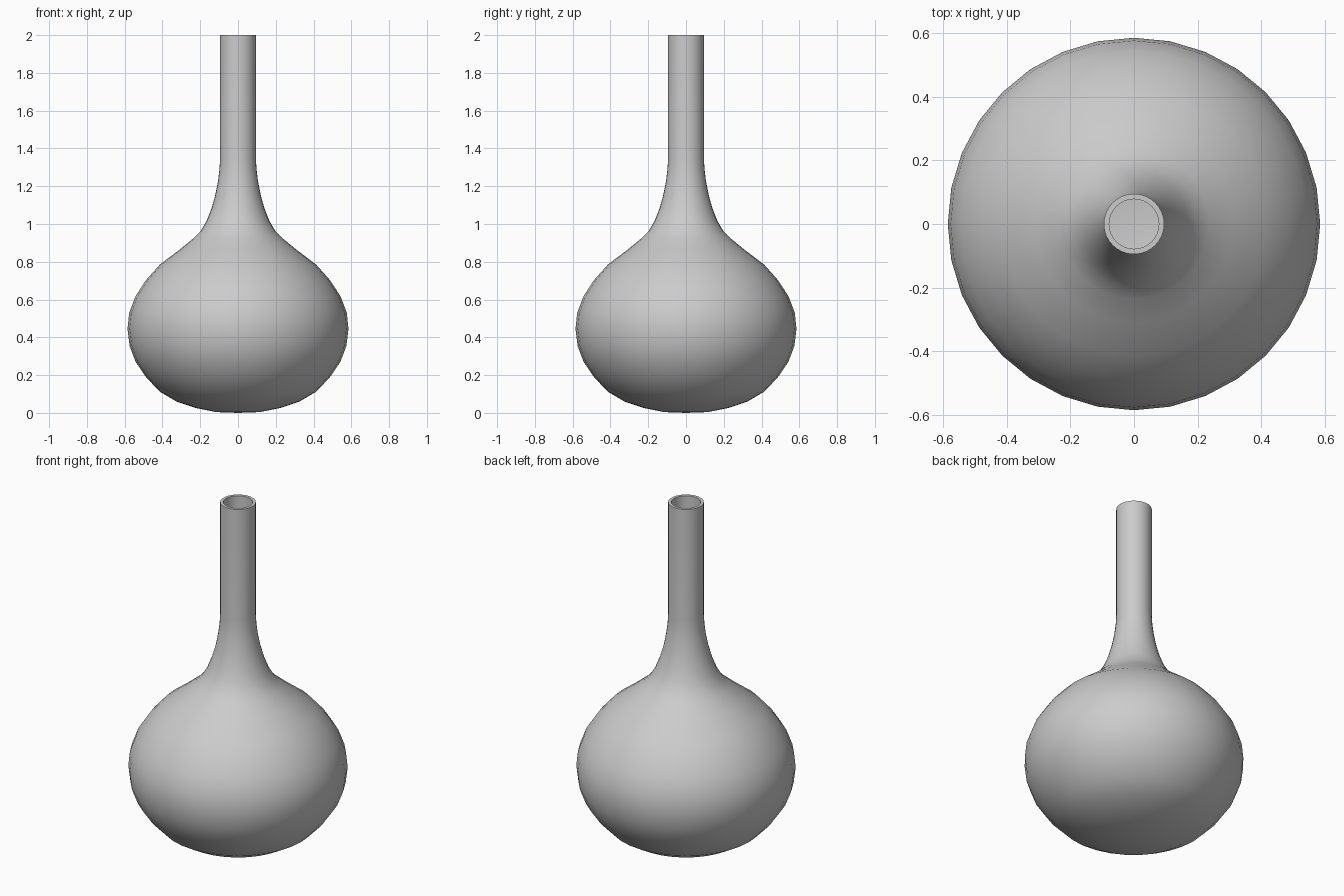
import bpy, bmesh, math

cube = bpy.data.objects.get("Cube")
if cube:
    bpy.data.objects.remove(cube, do_unlink=True)

SIDES = 32
WALL = 0.017

# Plain grey glaze
grey = bpy.data.materials.new("light_grey")
grey.use_nodes = True
colour = (0.6, 0.6, 0.6, 1)
grey.diffuse_color = colour
grey.node_tree.nodes["Principled BSDF"].inputs["Base Color"].default_value = colour

# Outer profile from base to rim: (radius, height)
outer = [(0.0, 0.0), (0.114, 0.004), (0.22, 0.025), (0.325, 0.06),
         (0.414, 0.112), (0.486, 0.188), (0.542, 0.27), (0.574, 0.355),
         (0.585, 0.445), (0.576, 0.53), (0.543, 0.617), (0.487, 0.703),
         (0.414, 0.785), (0.312, 0.862), (0.235, 0.925), (0.198, 0.962),
         (0.167, 1.015), (0.141, 1.08), (0.121, 1.15), (0.106, 1.225),
         (0.098, 1.29), (0.095, 1.345), (0.095, 2.0)]


def inset_profile(points, depth):
    """Shift a profile inward along its normals to form the inner wall."""
    result = []
    for i, (r, z) in enumerate(points):
        a, b = points[max(i - 1, 0)], points[min(i + 1, len(points) - 1)]
        dr, dz = b[0] - a[0], b[1] - a[1]
        n = math.hypot(dr, dz)
        result.append((max(r - depth * dz / n, 0), z + depth * dr / n))
    result[0] = (0.0, depth)
    return result


# Closed wall section, turned around the vertical axis
section = outer + inset_profile(outer, WALL)[::-1]
bm = bmesh.new()
verts = [bm.verts.new((r, 0, z)) for r, z in section]
edges = [bm.edges.new(pair) for pair in zip(verts, verts[1:])]
bmesh.ops.spin(bm, geom=verts + edges, cent=(0, 0, 0), axis=(0, 0, 1),
               angle=math.tau, steps=SIDES, use_merge=True)
bmesh.ops.remove_doubles(bm, verts=bm.verts, dist=0.0005)
bmesh.ops.recalc_face_normals(bm, faces=bm.faces)

mesh = bpy.data.meshes.new("vase")
bm.to_mesh(mesh)
bm.free()
mesh.materials.append(grey)
vase = bpy.data.objects.new("vase", mesh)
bpy.context.collection.objects.link(vase)

# Smooth walls with a crisp rim
bpy.ops.object.select_all(action='DESELECT')
vase.select_set(True)
bpy.context.view_layer.objects.active = vase
bpy.ops.object.shade_smooth_by_angle(angle=math.radians(40))
